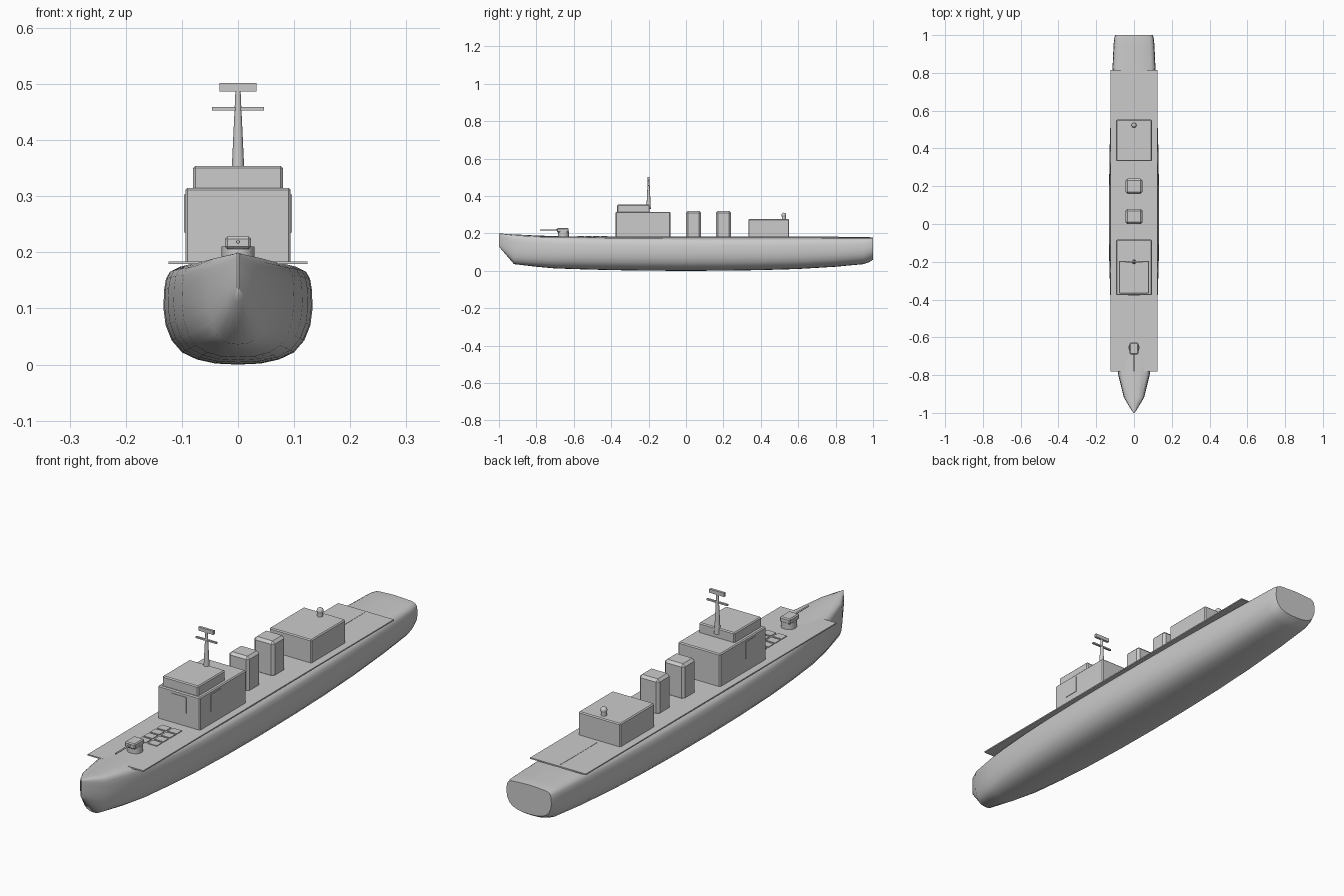
import bpy, bmesh, math

if "Cube" in bpy.data.objects:
    bpy.data.objects.remove(bpy.data.objects["Cube"])


def box(name, x, y, z, bevel=0.0):
    """Box from (min, max) ranges, optionally chamfered."""
    bpy.ops.mesh.primitive_cube_add(size=1, location=[(a + b) / 2 for a, b in (x, y, z)])
    o = bpy.context.object
    o.name = name
    o.scale = [b - a for a, b in (x, y, z)]
    bpy.ops.object.transform_apply(location=False, rotation=False, scale=True)
    if bevel:
        m = o.modifiers.new("chamfer", 'BEVEL')
        m.width = bevel
        m.segments = 1
    return o


def cone(name, r1, r2, depth, loc, rot=(0, 0, 0), n=24):
    bpy.ops.mesh.primitive_cone_add(vertices=n, radius1=r1, radius2=r2, depth=depth,
                                    location=loc, rotation=rot)
    o = bpy.context.object
    o.name = name
    bpy.ops.object.shade_smooth_by_angle(angle=math.radians(35))
    return o


# Hull: half section (fraction of half beam, fraction of height) lofted along stations
half = [(0, 0), (0.3, 0.01), (0.55, 0.05), (0.75, 0.12), (0.89, 0.24), (0.97, 0.39),
        (1, 0.56), (0.99, 0.74), (0.965, 0.85), (0.91, 0.92), (0.78, 0.965), (0.4, 0.985), (0, 1)]
section = half + [(-u, v) for u, v in half[-2:0:-1]]
# y, half beam, keel height, deck height
stations = [(-1, 0.002, 0.13, 0.2), (-0.985, 0.014, 0.112, 0.199), (-0.92, 0.053, 0.036, 0.195),
            (-0.8, 0.083, 0.022, 0.189), (-0.7, 0.1, 0.013, 0.186), (-0.55, 0.115, 0.008, 0.184),
            (-0.4, 0.125, 0.004, 0.182), (-0.2, 0.131, 0.001, 0.181), (0, 0.133, 0, 0.18),
            (0.2, 0.132, 0.001, 0.18), (0.4, 0.129, 0.004, 0.18), (0.6, 0.123, 0.01, 0.18),
            (0.8, 0.115, 0.022, 0.18), (0.95, 0.108, 0.036, 0.18), (0.98, 0.105, 0.047, 0.18),
            (1, 0.1, 0.06, 0.178)]
bm = bmesh.new()
rings = [[bm.verts.new((u * w, y, zb + v * (zt - zb))) for u, v in section]
         for y, w, zb, zt in stations]
n = len(section)
for a, b in zip(rings, rings[1:]):
    for i in range(n):
        bm.faces.new((a[i], a[(i + 1) % n], b[(i + 1) % n], b[i]))
bm.faces.new(rings[0])
bm.faces.new(rings[-1])
bmesh.ops.recalc_face_normals(bm, faces=bm.faces)
mesh = bpy.data.meshes.new("hull")
bm.to_mesh(mesh)
bm.free()
hull = bpy.data.objects.new("hull", mesh)
bpy.context.collection.objects.link(hull)
bpy.context.view_layer.objects.active = hull
hull.select_set(True)
bpy.ops.object.shade_smooth_by_angle(angle=math.radians(50))

# Flat deck plate and flight deck centre stripe
box("deck", (-0.124, 0.124), (-0.78, 0.815), (0.179, 0.184))
box("deck_stripe", (-0.003, 0.003), (0.57, 0.8), (0.183, 0.185))

# Bridge, wheelhouse and hangar
box("bridge_block", (-0.094, 0.094), (-0.376, -0.083), (0.18, 0.315), 0.004)
box("wheelhouse", (-0.08, 0.08), (-0.368, -0.195), (0.31, 0.354), 0.004)
box("hangar", (-0.094, 0.094), (0.333, 0.552), (0.18, 0.277), 0.004)

# Bridge panels on the front and both sides
box("front_panel", (-0.033, 0.033), (-0.378, -0.37), (0.235, 0.301))
for side, s in (("left", -1), ("right", 1)):
    box(side + "_panel", sorted((s * 0.09, s * 0.096)), (-0.31, -0.245), (0.235, 0.303))

# Two chamfered funnels
for i, y in enumerate((0.04, 0.2)):
    box(f"funnel_{i + 1}", (-0.045, 0.045), (y - 0.04, y + 0.04), (0.175, 0.32), 0.01)

# Mast with crossbars
cone("mast", 0.012, 0.004, 0.17, (0, -0.2, 0.415))
box("mast_yard", (-0.046, 0.046), (-0.204, -0.196), (0.453, 0.459))
box("mast_radar", (-0.033, 0.033), (-0.205, -0.195), (0.487, 0.502))

# Hangar sensor dome
cone("sensor_post", 0.011, 0.011, 0.03, (0, 0.523, 0.285))
bpy.ops.mesh.primitive_uv_sphere_add(segments=20, ring_count=10, radius=0.013,
                                     location=(0, 0.523, 0.298))
bpy.context.object.name = "sensor_dome"
bpy.ops.object.shade_smooth()

# Forward gun
cone("gun_base", 0.029, 0.029, 0.031, (0, -0.655, 0.195))
box("gun_turret", (-0.023, 0.023), (-0.69, -0.628), (0.206, 0.228), 0.004)
cone("gun_barrel", 0.0035, 0.003, 0.1, (0, -0.73, 0.219), (math.pi / 2, 0, 0), 12)

# Deck hatches, two columns of four
for r in range(4):
    for c, x in enumerate((-0.024, 0.024)):
        y = -0.563 + r * 0.042
        box(f"hatch_{r}_{c}", (x - 0.02, x + 0.02), (y - 0.017, y + 0.017), (0.181, 0.187))
